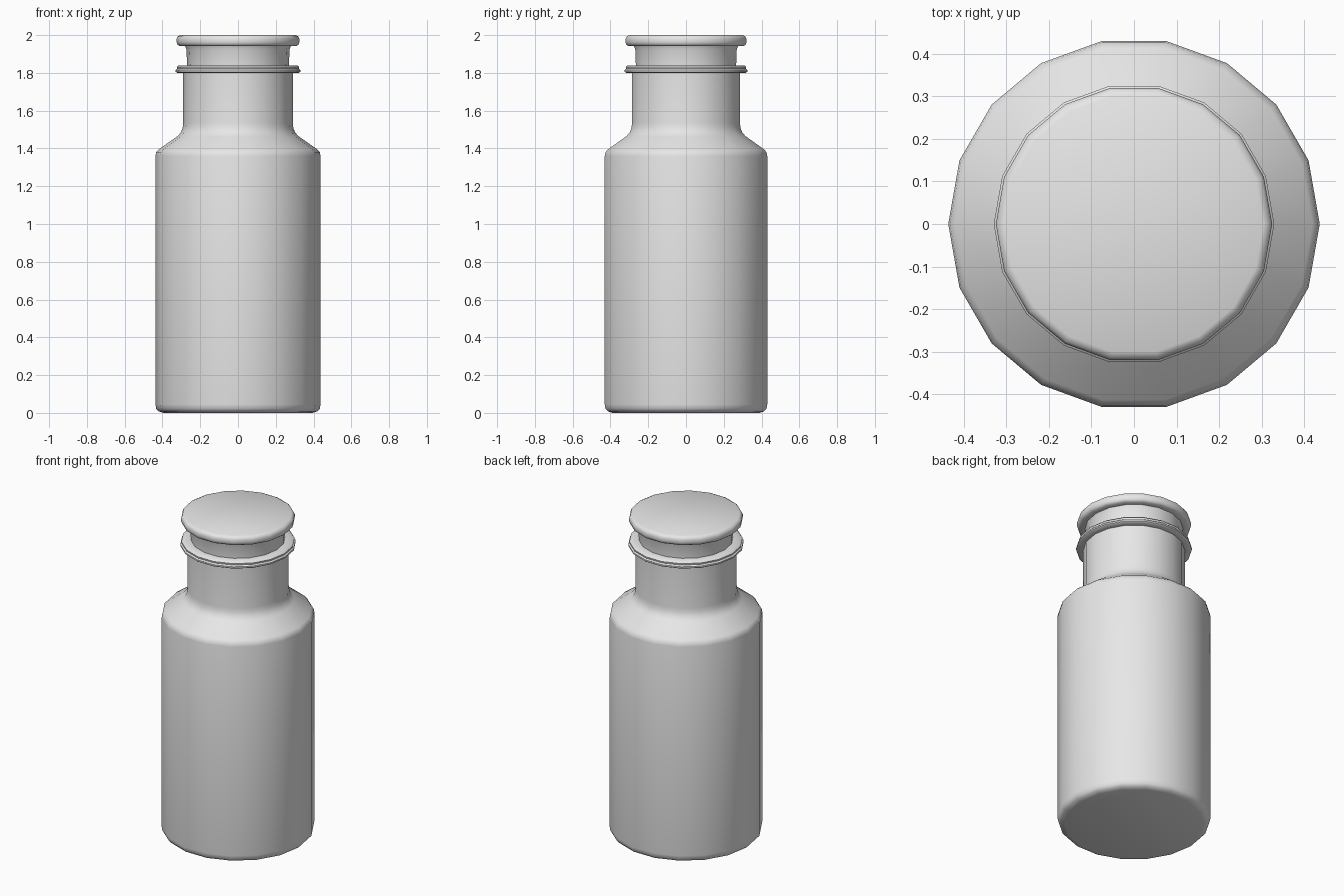
import bpy
import bmesh
import math

SIDES = 18

cube = bpy.data.objects.get("Cube")
if cube:
    bpy.data.objects.remove(cube, do_unlink=True)

# Single pale grey finish
grey = bpy.data.materials.new("pale_grey")
grey.use_nodes = True
colour = (0.8, 0.8, 0.8, 1)
grey.diffuse_color = colour
grey.node_tree.nodes["Principled BSDF"].inputs["Base Color"].default_value = colour


def lathe(name, profile):
    """Revolve (radius, height) points round the z axis, first and last on the axis."""
    bm = bmesh.new()
    verts = [bm.verts.new((r, 0, z)) for r, z in profile]
    edges = [bm.edges.new(pair) for pair in zip(verts, verts[1:])]
    bmesh.ops.spin(bm, geom=verts + edges, cent=(0, 0, 0), axis=(0, 0, 1),
                   angle=math.tau, steps=SIDES, use_merge=False)
    bmesh.ops.remove_doubles(bm, verts=bm.verts, dist=0.0005)
    bmesh.ops.recalc_face_normals(bm, faces=bm.faces)
    mesh = bpy.data.meshes.new(name)
    bm.to_mesh(mesh)
    bm.free()
    mesh.materials.append(grey)
    obj = bpy.data.objects.new(name, mesh)
    bpy.context.collection.objects.link(obj)
    bpy.ops.object.select_all(action='DESELECT')
    obj.select_set(True)
    bpy.context.view_layer.objects.active = obj
    bpy.ops.object.shade_smooth_by_angle(angle=math.radians(48))
    return obj


# Bottle: base, wall, sloping shoulder, neck, grooved rim and mouth
lathe("bottle", [
    (0, 0), (0.395, 0), (0.42, 0.008), (0.433, 0.022), (0.437, 0.045),
    (0.437, 1.36), (0.433, 1.38), (0.42, 1.395),
    (0.32, 1.465), (0.302, 1.485), (0.293, 1.51), (0.29, 1.535),
    (0.29, 1.80), (0.322, 1.80), (0.33, 1.806), (0.33, 1.815),
    (0.322, 1.822), (0.324, 1.832), (0.316, 1.84),
    (0.265, 1.84), (0.25, 1.60), (0, 1.60),
])

# Stopper: tapered plug, collar and rounded flat lid
lathe("stopper", [
    (0, 1.65), (0.25, 1.65), (0.27, 1.85), (0.273, 1.925), (0.28, 1.942),
    (0.31, 1.942), (0.321, 1.95), (0.325, 1.962), (0.325, 1.98),
    (0.319, 1.993), (0.305, 2.0), (0, 2.0),
])
